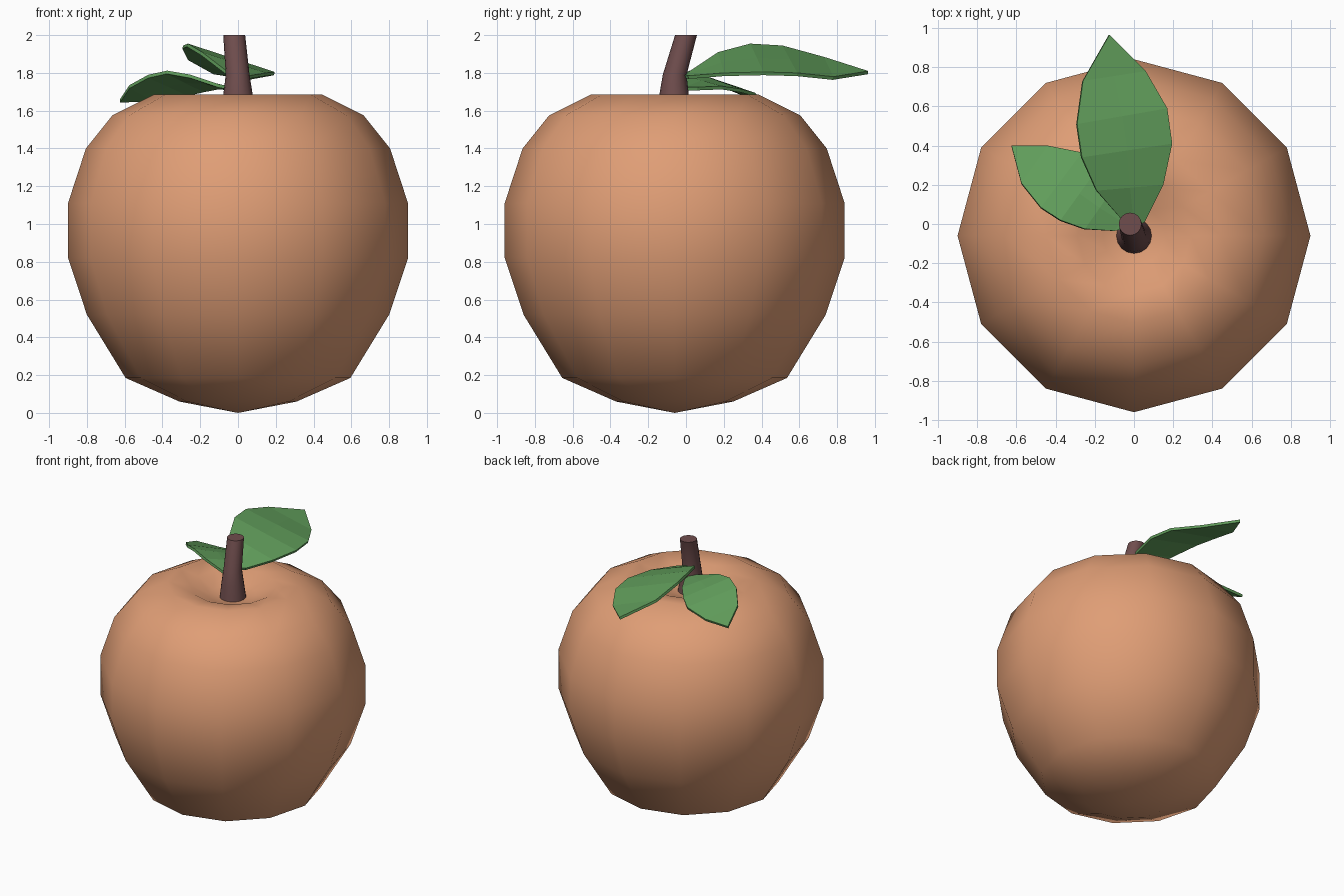
import bpy, bmesh, math
from mathutils import Vector

if "Cube" in bpy.data.objects:
    bpy.data.objects.remove(bpy.data.objects["Cube"])


def material(name, rgb):
    m = bpy.data.materials.new(name)
    m.diffuse_color = (*rgb, 1)
    m.use_nodes = True
    m.node_tree.nodes["Principled BSDF"].inputs["Base Color"].default_value = m.diffuse_color
    return m


PEACH = material("peach_skin", (0.74, 0.34, 0.18))
BROWN = material("stem_brown", (0.16, 0.075, 0.075))
GREEN = material("leaf_green", (0.12, 0.34, 0.105))


def finish(name, bm, mat, smooth):
    me = bpy.data.meshes.new(name)
    bm.to_mesh(me)
    bm.free()
    ob = bpy.data.objects.new(name, me)
    bpy.context.collection.objects.link(ob)
    me.materials.append(mat)
    if smooth:
        bpy.ops.object.select_all(action='DESELECT')
        bpy.context.view_layer.objects.active = ob
        ob.select_set(True)
        bpy.ops.object.shade_smooth_by_angle(angle=math.radians(smooth))
    return ob


def rings(name, sections, n, mat, smooth):
    """Skin rings (x, y, z, radius), bottom to top; zero radius is a pole."""
    bm = bmesh.new()
    loops = []
    for x, y, z, r in sections:
        if r == 0:
            loops.append([bm.verts.new((x, y, z))] * n)
        else:
            loops.append([bm.verts.new((x + r * math.cos(2 * math.pi * i / n),
                                        y + r * math.sin(2 * math.pi * i / n), z))
                          for i in range(n)])
    for a, b in zip(loops, loops[1:]):
        for i in range(n):
            j = (i + 1) % n
            bm.faces.new(list(dict.fromkeys((a[i], a[j], b[j], b[i]))))
    for loop in (loops[0], loops[-1]):
        if loop[0] is not loop[1]:
            bm.faces.new(loop)
    bmesh.ops.recalc_face_normals(bm, faces=bm.faces)
    return finish(name, bm, mat, smooth)


def leaf(name, base, left, right, tip):
    """Blade spanned between a left and a right edge, with slight thickness."""
    bm = bmesh.new()
    b, t = bm.verts.new(base), bm.verts.new(tip)
    rows = [[b] * 3]
    for l, r in zip(left, right):
        mid = (Vector(l) + Vector(r)) / 2
        rows.append([bm.verts.new(p) for p in (l, mid, r)])
    rows.append([t] * 3)
    for p, q in zip(rows, rows[1:]):
        for i in range(2):
            bm.faces.new(list(dict.fromkeys((p[i], p[i + 1], q[i + 1], q[i]))))
    bm.normal_update()
    for f in bm.faces:
        if f.normal.z < 0:
            f.normal_flip()
    ob = finish(name, bm, GREEN, 0)
    mod = ob.modifiers.new("thickness", 'SOLIDIFY')
    mod.thickness = 0.018
    mod.offset = -1


# Fruit body: twelve-sided lathe with a dimple at the top
profile = [(0, 0), (0.31, 0.06), (0.595, 0.185), (0.80, 0.52), (0.90, 0.82),
           (0.90, 1.11), (0.805, 1.40), (0.665, 1.575), (0.445, 1.685),
           (0.29, 1.66), (0.16, 1.60), (0, 1.57)]
rings("fruit_body", [(0, -0.06, z, r) for r, z in profile], 12, PEACH, 80)

# Leaning stem, flared at the base
rings("stem", [(0, -0.06, 1.56, 0.093), (0, -0.063, 1.69, 0.077),
               (-0.002, -0.06, 1.79, 0.063), (-0.02, 0.0, 2.0, 0.058)],
      16, BROWN, 50)

# Large leaf pointing back
leaf("large_leaf", (0, -0.02, 1.79),
     [(-0.06, 0.02, 1.81), (-0.19, 0.17, 1.91), (-0.265, 0.34, 1.955),
      (-0.29, 0.51, 1.945), (-0.26, 0.73, 1.885)],
     [(0.055, 0.01, 1.785), (0.15, 0.20, 1.80), (0.195, 0.41, 1.805),
      (0.17, 0.59, 1.80), (0.06, 0.78, 1.78)],
     (-0.125, 0.965, 1.81))

# Small leaf pointing back left
leaf("small_leaf", (-0.02, -0.02, 1.725),
     [(-0.10, -0.035, 1.74), (-0.25, -0.025, 1.79), (-0.375, 0.02, 1.812),
      (-0.475, 0.085, 1.79), (-0.575, 0.21, 1.735)],
     [(-0.03, 0.06, 1.725), (-0.10, 0.19, 1.73), (-0.18, 0.29, 1.715),
      (-0.265, 0.365, 1.695), (-0.44, 0.40, 1.665)],
     (-0.625, 0.40, 1.66))
